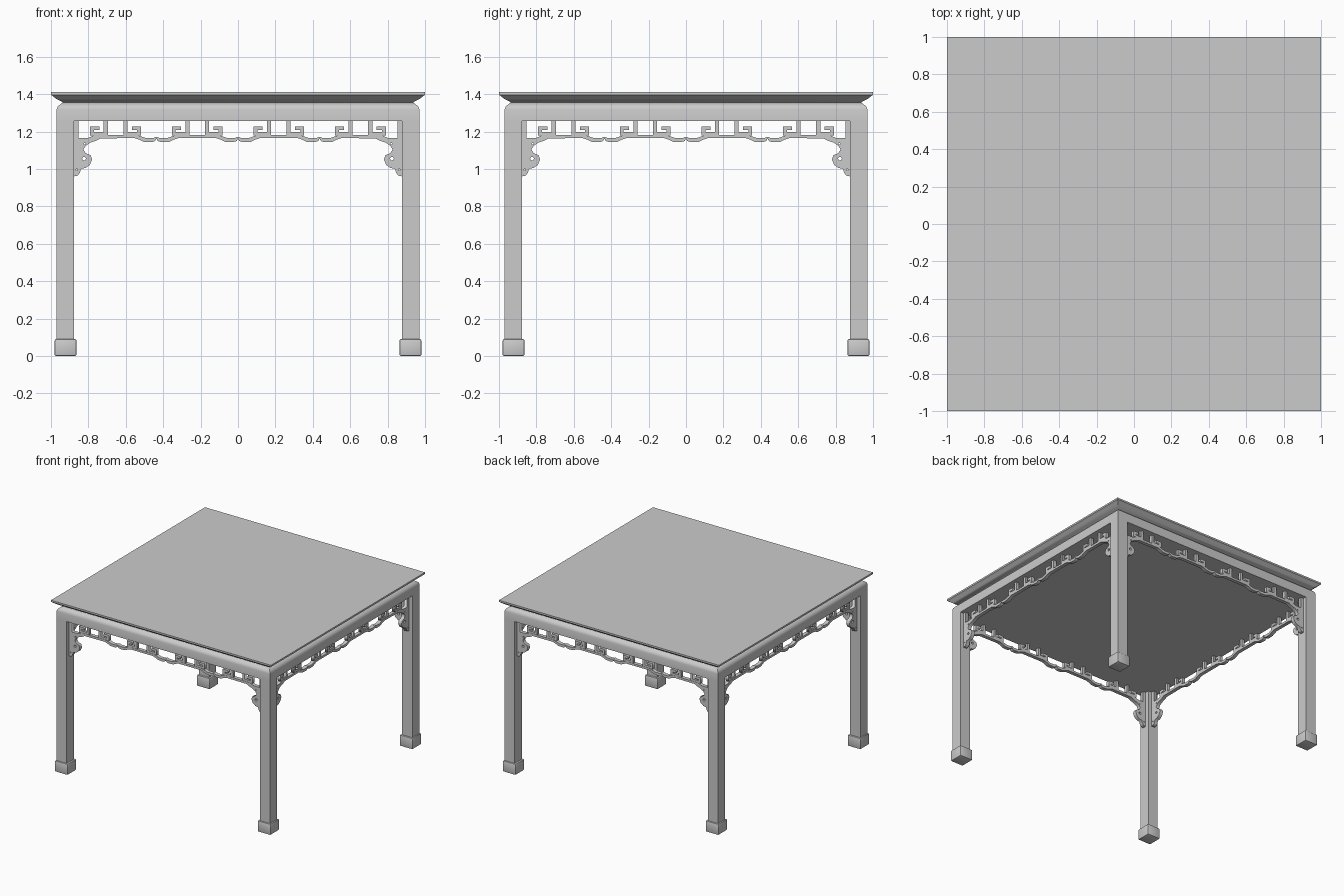
import bpy, bmesh, math
from mathutils import Matrix, Vector

if "Cube" in bpy.data.objects:
    bpy.data.objects.remove(bpy.data.objects["Cube"])


def finish(name, bm, smooth=False):
    bmesh.ops.recalc_face_normals(bm, faces=bm.faces)
    mesh = bpy.data.meshes.new(name)
    bm.to_mesh(mesh)
    bm.free()
    ob = bpy.data.objects.new(name, mesh)
    bpy.context.collection.objects.link(ob)
    if smooth:
        bpy.ops.object.select_all(action='DESELECT')
        ob.select_set(True)
        bpy.context.view_layer.objects.active = ob
        bpy.ops.object.shade_smooth_by_angle(angle=math.radians(35))
    return ob


def square_loft(name, profile):
    """Stack square rings given as (half width, height) and cap both ends."""
    bm = bmesh.new()
    rings = [[bm.verts.new((sx * h, sy * h, z))
              for sx, sy in ((-1, -1), (1, -1), (1, 1), (-1, 1))] for h, z in profile]
    for a, b in zip(rings, rings[1:]):
        for i in range(4):
            j = (i + 1) % 4
            bm.faces.new((a[i], a[j], b[j], b[i]))
    bm.faces.new(rings[0][::-1])
    bm.faces.new(rings[-1])
    return finish(name, bm, True)


def box(name, centre, size, bevel=0.0):
    bm = bmesh.new()
    bmesh.ops.create_cube(bm, size=1, matrix=Matrix.Translation(centre) @ Matrix.Diagonal((*size, 1)))
    if bevel:
        bmesh.ops.bevel(bm, geom=bm.edges[:], offset=bevel, segments=2, profile=0.5, affect='EDGES')
    return finish(name, bm, bool(bevel))


def cut_plate(bm, outlines, depth):
    """Add a flat plate to bm: first outline is the edge, the rest are holes."""
    cu = bpy.data.curves.new("outline", 'CURVE')
    cu.dimensions = '2D'
    cu.fill_mode = 'BOTH'
    cu.extrude = depth / 2
    for pts in outlines:
        sp = cu.splines.new('POLY')
        sp.points.add(len(pts) - 1)
        for p, (x, z) in zip(sp.points, pts):
            p.co = (x, z, 0, 1)
        sp.use_cyclic_u = True
    ob = bpy.data.objects.new("outline", cu)
    bpy.context.collection.objects.link(ob)
    dg = bpy.context.evaluated_depsgraph_get()
    mesh = bpy.data.meshes.new_from_object(ob.evaluated_get(dg))
    bm.from_mesh(mesh)
    bpy.data.objects.remove(ob)
    bpy.data.curves.remove(cu)
    bpy.data.meshes.remove(mesh)


def mirror_x(pts):
    return [(-x, z) for x, z in reversed(pts)]


def circle(x, z, r):
    return [(x + r * math.cos(t * math.pi / 5), z + r * math.sin(t * math.pi / 5)) for t in range(10)]


# Table top with hollow moulded edge
square_loft("table_top", [(0.937, 1.345), (0.937, 1.356), (0.945, 1.361), (0.958, 1.367), (0.972, 1.375),
                          (0.985, 1.385), (0.995, 1.393), (1.0, 1.396), (1.0, 1.41)])
# Apron body with rounded shoulder
square_loft("apron", [(0.97, 1.255), (0.97, 1.317), (0.967, 1.328), (0.96, 1.338), (0.95, 1.345), (0.937, 1.354)])

# Legs and block feet
for sx, side in ((-1, "left"), (1, "right")):
    for sy, end in ((-1, "front"), (1, "back")):
        box(f"{end}_{side}_leg", (sx * 0.924, sy * 0.924, 0.6575), (0.092, 0.092, 1.195))
        box(f"{end}_{side}_foot", (sx * 0.922, sy * 0.922, 0.045), (0.116, 0.116, 0.09), 0.007)

# Frieze: wavy rail, end strips and corner brackets in one outline
bracket = [(-.878, .96), (-.858, .964), (-.846, .978), (-.84, 1.0), (-.815, 1.005), (-.792, 1.022),
           (-.78, 1.05), (-.788, 1.073), (-.815, 1.085), (-.826, 1.103), (-.815, 1.124), (-.79, 1.14),
           (-.76, 1.15), (-.735, 1.163)]
low_half = [(.10, 1.165), (.125, 1.157), (.15, 1.145), (.195, 1.143), (.211, 1.15), (.218, 1.162)]
top_half = [(.11, 1.182), (.135, 1.174), (.16, 1.165), (.20, 1.165), (.218, 1.172)]
U1, U2 = -0.654, -0.218


def shift(pts, dx):
    return [(x + dx, z) for x, z in pts]


def across(end, half):
    """Left end, one and a half wave units, then the mirrored right side."""
    left = end + shift(half, U1) + shift(mirror_x(half)[1:], U2) + shift(half, U2)
    return left + mirror_x(left)[1:]


lower = across(bracket, low_half)
upper = across([(-.853, 1.26), (-.853, 1.165), (-.80, 1.166), (-.765, 1.182)], top_half)
outline = lower + [(.878, 1.26)] + upper[::-1] + [(-.878, 1.26)]
holes = [circle(s * x, z, r) for s in (-1, 1)
         for x, z, r in ((-.823, 1.055, .010), (-.82, 1.135, .005), (-.863, .995, .005))]

# Square scroll hooks, two per wave unit
hook = [(.042, 1.26), (.042, 1.18), (.136, 1.18), (.136, 1.227), (.087, 1.227), (.087, 1.207),
        (.115, 1.207), (.115, 1.198), (.064, 1.198), (.064, 1.26)]

for k, side in enumerate(("front", "right", "back", "left")):
    place = (Matrix.Rotation(k * math.pi / 2, 4, 'Z') @ Matrix.Translation((0, -0.925, 0))
             @ Matrix.Rotation(math.pi / 2, 4, 'X'))
    bm = bmesh.new()
    cut_plate(bm, [outline] + holes, 0.03)
    bmesh.ops.transform(bm, matrix=place, verts=bm.verts)
    finish(f"{side}_frieze", bm)
    bm = bmesh.new()
    for c in (U1, U2, -U2, -U1):
        cut_plate(bm, [shift(hook, c)], 0.026)
        cut_plate(bm, [shift(mirror_x(hook), c)], 0.026)
    bmesh.ops.transform(bm, matrix=place, verts=bm.verts)
    finish(f"{side}_scroll_hooks", bm)
